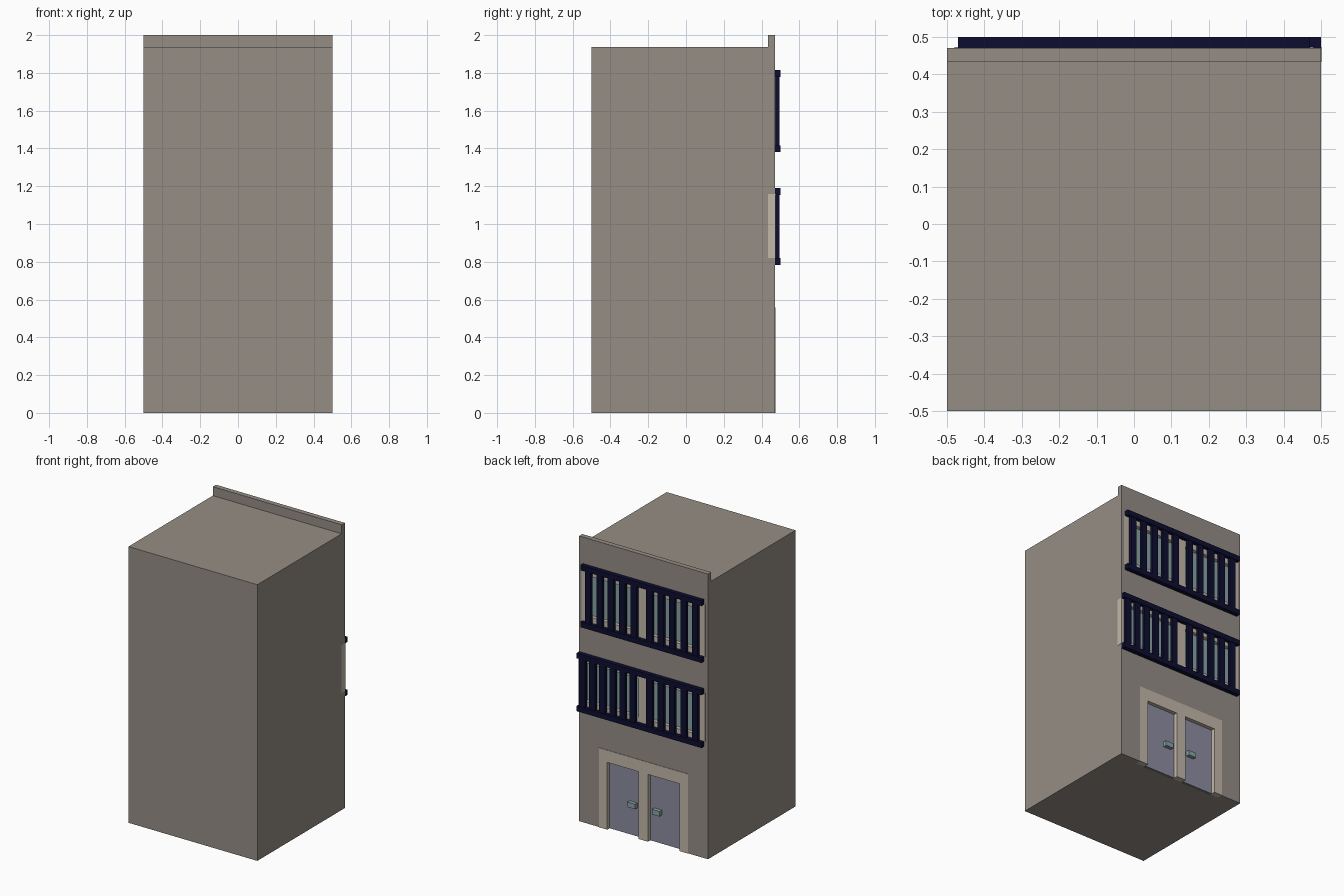
import bpy, bmesh
from mathutils import Vector

if "Cube" in bpy.data.objects:
    bpy.data.objects.remove(bpy.data.objects["Cube"])


def material(name, rgb):
    m = bpy.data.materials.new(name)
    m.diffuse_color = (*rgb, 1)
    m.use_nodes = True
    m.node_tree.nodes["Principled BSDF"].inputs["Base Color"].default_value = m.diffuse_color
    return m


WALL = material("warm grey wall", (0.30, 0.27, 0.235))
CREAM = material("cream frame", (0.55, 0.48, 0.40))
NAVY = material("navy railing", (0.004, 0.004, 0.03))
GLASS = material("teal glass", (0.25, 0.37, 0.37))
DOOR = material("blue grey door", (0.27, 0.27, 0.36))


def finish(name, bm, mat):
    bmesh.ops.recalc_face_normals(bm, faces=bm.faces[:])
    me = bpy.data.meshes.new(name)
    bm.to_mesh(me)
    bm.free()
    me.materials.append(mat)
    ob = bpy.data.objects.new(name, me)
    bpy.context.collection.objects.link(ob)
    return ob


def boxes(name, mat, items):
    """One object from boxes given as (x0, x1, y0, y1, z0, z1)."""
    bm = bmesh.new()
    for x0, x1, y0, y1, z0, z1 in items:
        vs = bmesh.ops.create_cube(bm, size=1)["verts"]
        size = Vector((x1 - x0, y1 - y0, z1 - z0))
        mid = Vector((x0 + x1, y0 + y1, z0 + z1)) / 2
        for v in vs:
            v.co = v.co * size + mid
    return finish(name, bm, mat)


BACK, FACE, PANE = 0.433, 0.47, 0.446   # recess depth, wall face, glass plane

# Tower body with parapet: side profile extruded along x
profile = [(-0.5, 0), (FACE, 0), (FACE, 2), (0.435, 2), (0.435, 1.937), (-0.5, 1.937)]
bm = bmesh.new()
f = bm.faces.new([bm.verts.new((-0.5, y, z)) for y, z in profile])
ext = bmesh.ops.extrude_face_region(bm, geom=[f])["geom"]
for v in ext:
    if isinstance(v, bmesh.types.BMVert):
        v.co.x = 0.5
body = finish("tower_body", bm, WALL)


def recess(x0, x1, z0, z1):
    cut = boxes("recess_cutter", WALL, [(x0, x1, BACK, 0.6, z0, z1)])
    cut.hide_render = True
    mod = body.modifiers.new("recess", "BOOLEAN")
    mod.object = cut
    mod.operation = "DIFFERENCE"
    mod.solver = "EXACT"
    bpy.context.view_layer.objects.active = body
    bpy.ops.object.modifier_apply(modifier=mod.name)
    bpy.data.objects.remove(cut)


def framed_opening(name, x0, x1, z0, z1, side, top, bottom, mat):
    """Cream frame with centre mullion and two panels set back in the wall."""
    recess(x0, 0.55 if x1 >= 0.5 else x1, z0 if bottom else -0.1, z1)
    y = (BACK, FACE + 0.003)
    m = 0.036
    parts = [(x0, x0 + side, *y, z0, z1), (x1 - side, x1, *y, z0, z1),
             (-m, m, *y, z0 + bottom, z1 - top),
             (x0 + side, x1 - side, *y, z1 - top, z1)]
    if bottom:
        parts.append((x0 + side, x1 - side, *y, z0, z0 + bottom))
    boxes(name + "_frame", CREAM, parts)
    boxes(name + "_panels", mat,
          [(x0 + side, -m, PANE - 0.008, PANE, z0 + bottom, z1 - top),
           (m, x1 - side, PANE - 0.008, PANE, z0 + bottom, z1 - top)])


# Windows and double door
framed_opening("lower_window", -0.48, 0.501, 0.82, 1.16, 0.05, 0.035, 0.035, GLASS)
framed_opening("upper_window", -0.48, 0.48, 1.415, 1.78, 0.055, 0.04, 0.04, GLASS)
framed_opening("door", -0.345, 0.345, 0.0, 0.557, 0.065, 0.085, 0, DOOR)

# Door handles
boxes("door_handles", GLASS,
      [(s * 0.095 - 0.03, s * 0.095 + 0.03, PANE, 0.472, 0.2, 0.235) for s in (-1, 1)])


# Balcony railings
def railing(name, x0, x1, z0, z1, bars):
    t = 0.036
    parts = [(x0, x1, FACE, 0.5, z0, z0 + t), (x0, x1, FACE, 0.5, z1 - t, z1)]
    parts += [(b - 0.022, b + 0.022, FACE + 0.004, 0.496, z0 + t, z1 - t) for b in bars]
    boxes(name, NAVY, parts)


right_bars = [-0.06 - 0.089 * i for i in range(5)]
railing("lower_railing", -0.47, 0.5, 0.783, 1.19,
        right_bars + [0.07 + 0.078 * i for i in range(6)])
railing("upper_railing", -0.47, 0.47, 1.38, 1.815,
        right_bars + [-b for b in right_bars])
